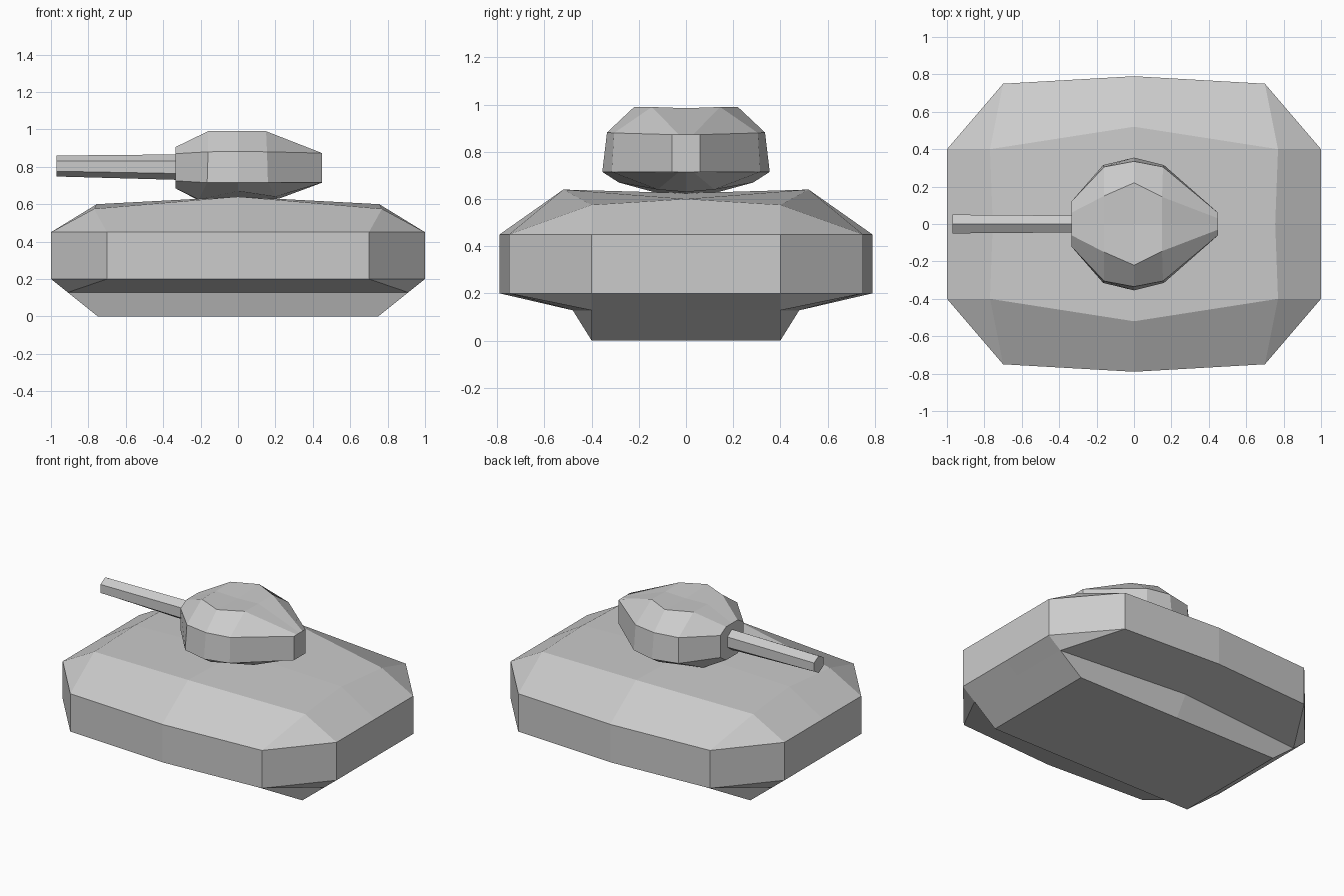
import bpy, bmesh, math
from itertools import product

if "Cube" in bpy.data.objects:
    bpy.data.objects.remove(bpy.data.objects["Cube"])


def build(name, verts, faces, mx=(1,), my=(1,)):
    """Build a partial shell, reflect it, weld the seams."""
    bm = bmesh.new()
    for sx, sy in product(mx, my):
        vs = [bm.verts.new((x * sx, y * sy, z)) for x, y, z in verts]
        for f in faces:
            bm.faces.new([vs[i] for i in f])
    bmesh.ops.remove_doubles(bm, verts=bm.verts[:], dist=0.0005)
    bmesh.ops.recalc_face_normals(bm, faces=bm.faces[:])
    mesh = bpy.data.meshes.new(name)
    bm.to_mesh(mesh)
    bm.free()
    obj = bpy.data.objects.new(name, mesh)
    bpy.context.collection.objects.link(obj)
    return obj


def strips(rows, n):
    """Quads between consecutive rows of n points."""
    return [(r * n + i, r * n + i + 1, (r + 1) * n + i + 1, (r + 1) * n + i)
            for r in range(rows - 1) for i in range(n - 1)]


# Hull: one quarter, mirrored both ways
plan = [(1, 0), (1, .4), (.7, .75), (0, .79)]
hull = [(x, y, z) for z in (.2, .45) for x, y in plan]
hull += [(.755, 0, .6), (.77, .4, .575), (0, .52, .64), (0, 0, .625),   # deck 8-11
         (.91, 0, .13), (.91, .4, .128), (0, .48, .128),                # belly 12-14
         (.75, 0, 0), (.75, .4, 0), (0, .4, 0), (0, 0, 0)]              # floor 15-18
hull_faces = strips(2, 4) + [
    (4, 5, 9, 8), (5, 6, 9), (6, 7, 10, 9), (8, 9, 10, 11),
    (0, 1, 13, 12), (1, 2, 13), (2, 3, 14, 13),
    (12, 13, 16, 15), (13, 14, 17, 16), (15, 16, 17, 18)]
build("hull", hull, hull_faces, (1, -1), (1, -1))

# Turret: half cross-sections from gun side to tail, mirrored in y
sections = [
    [(-.335, 0, .905), (-.335, .06, .905), (-.335, .12, .87),
     (-.335, .12, .725), (-.335, .06, .685), (-.335, 0, .685)],
    [(-.16, 0, .985), (-.16, .15, .99), (-.16, .305, .88),
     (-.165, .315, .715), (-.21, .12, .625), (-.21, 0, .62)],
    [(0, 0, .98), (0, .22, .99), (0, .335, .882),
     (0, .355, .715), (0, .285, .67), (0, 0, .62)],
    [(.15, 0, .985), (.15, .145, .99), (.155, .305, .88),
     (.16, .315, .715), (.2, .12, .64), (.22, 0, .63)],
    [(.45, 0, .873), (.45, .03, .873), (.45, .06, .873),
     (.45, .06, .715), (.45, .03, .715), (.45, 0, .715)]]
turret = [p for s in sections for p in s]
build("turret", turret,
      strips(5, 6) + [tuple(range(6)), tuple(range(24, 30))], my=(1, -1))

# Gun barrel: six-sided, slightly deeper at the root
barrel = []
for x, ry, rz, cz in [(-.97, .058, .056, .804), (-.32, .052, .068, .798)]:
    for i in range(7):
        a = math.tau * i / 6
        barrel.append((x, ry * math.sin(a), cz + rz * math.cos(a)))
build("gun_barrel", barrel,
      strips(2, 7) + [tuple(range(6)), tuple(range(7, 13))])
